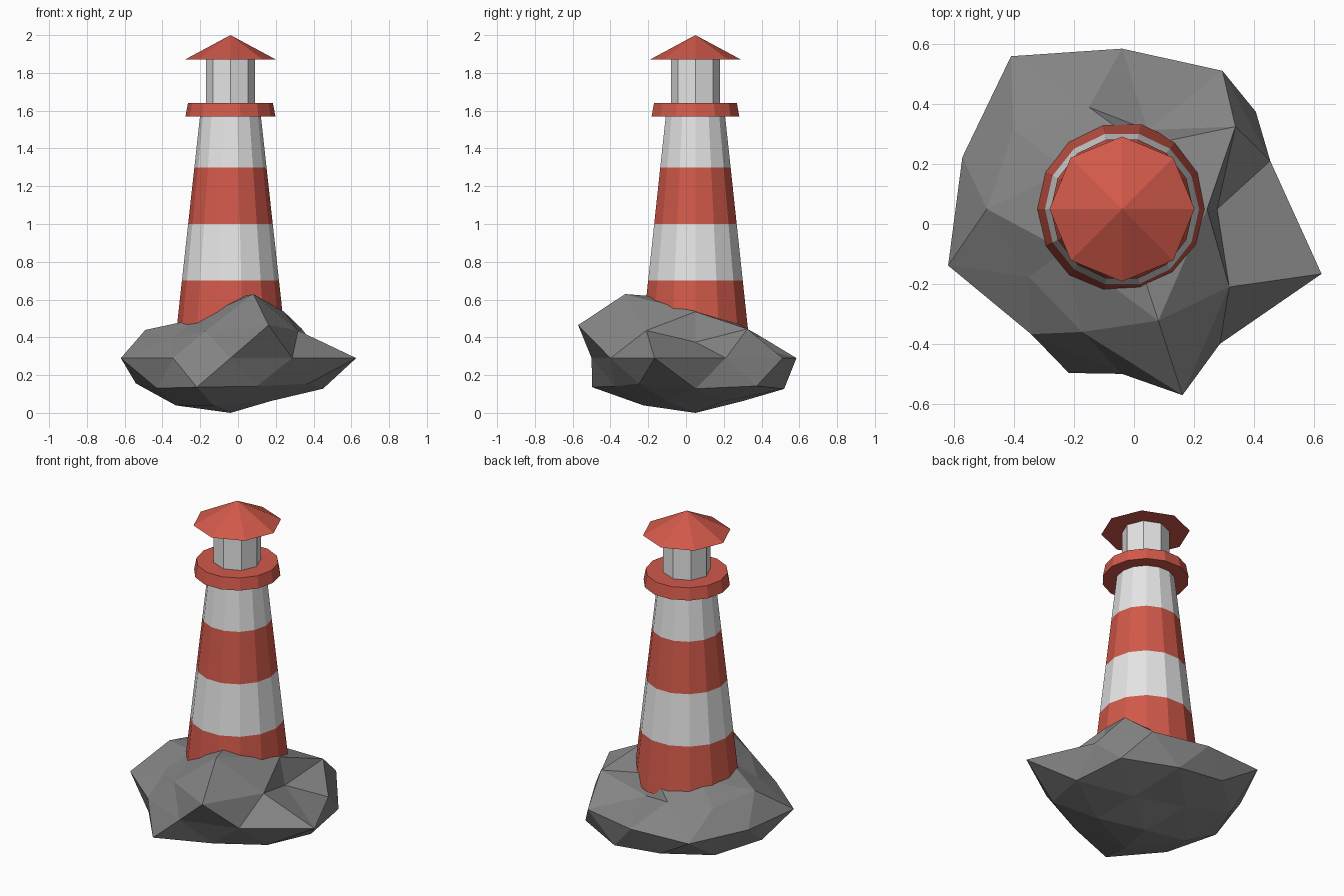
import bpy, bmesh
from math import sin, cos, radians, pi, sqrt
from mathutils import Vector

cube = bpy.data.objects.get("Cube")
if cube:
    bpy.data.objects.remove(cube)

AXIS_X, AXIS_Y = -0.04, 0.05      # shared centre line of tower and rock


def material(name, color):
    mat = bpy.data.materials.new(name)
    mat.use_nodes = True
    mat.diffuse_color = (*color, 1)
    mat.node_tree.nodes["Principled BSDF"].inputs["Base Color"].default_value = (*color, 1)
    return mat


RED = material("brick_red", (0.64, 0.1, 0.068))
WHITE = material("off_white", (0.78, 0.78, 0.78))
GREY = material("rock_grey", (0.23, 0.23, 0.23))


def finish(name, bm, mats):
    bmesh.ops.recalc_face_normals(bm, faces=bm.faces)
    mesh = bpy.data.meshes.new(name)
    bm.to_mesh(mesh)
    bm.free()
    for mat in mats:
        mesh.materials.append(mat)
    obj = bpy.data.objects.new(name, mesh)
    obj.location = (AXIS_X, AXIS_Y, 0)
    bpy.context.collection.objects.link(obj)
    return obj


def turned(name, profile, sides, mats):
    """Closed faceted solid from (radius, height) rings; bands cycle through mats."""
    bm = bmesh.new()
    rings = [[bm.verts.new((r * cos(2 * pi * i / sides), r * sin(2 * pi * i / sides), z))
              for i in range(sides)] for r, z in profile]
    for band, (low, high) in enumerate(zip(rings, rings[1:])):
        for i in range(sides):
            j = (i + 1) % sides
            face = bm.faces.new((low[i], low[j], high[j], high[i]))
            face.material_index = band % len(mats)
    bm.faces.new(rings[0][::-1])
    bm.faces.new(rings[-1])
    bmesh.ops.remove_doubles(bm, verts=bm.verts, dist=0.0005)
    return finish(name, bm, mats)


# Tapered striped tower, gallery, lantern room and roof
stripes = [(0.29 - 0.033 * i, 0.4 + 0.3 * i) for i in range(5)]
turned("tower", stripes, 14, [RED, WHITE])
turned("gallery", [(0.238, 1.57), (0.225, 1.64)], 14, [RED])
turned("lantern_room", [(0.13, 1.6), (0.13, 1.88)], 8, [WHITE])

# Roof is a cone with a flat underside
bm = bmesh.new()
bmesh.ops.create_cone(bm, cap_ends=True, segments=8, radius1=0.242, radius2=0, depth=0.13)
bmesh.ops.translate(bm, verts=bm.verts, vec=(0, 0, 1.935))
finish("roof", bm, [RED])

# Rock: low icosphere, each point pushed in or out along its own direction.
# Rows are (unit height, first angle, reach of each point around the ring).
ROCK_RINGS = [
    (-1, 0, [0.542]),
    (-0.851, 36, [0.5, 0.5, 0.55, 0.55, 0.5]),
    (-0.526, 0, [0.576, 0.58, 0.55, 0.567, 0.53]),
    (-0.447, 36, [0.617, 0.55, 0.56, 0.643, 0.567]),
    (0, 18, [0.52, 0.57, 0.535, 0.63, 0.56, 0.61, 0.516, 0.55, 0.556, 0.7]),
    (0.447, 0, [0.355, 0.31, 0.5, 0.43, 0.73]),
    (0.526, 36, [0.55, 0.42, 0.53, 0.507, 0.52]),
    (0.851, 0, [0.54, 0.42, 0.42, 0.45, 0.745]),
    (1, 0, [0.58]),
]
bm = bmesh.new()
bmesh.ops.create_icosphere(bm, subdivisions=2, radius=1)
base = {v: v.co.copy() for v in bm.verts}
for height, start, reaches in ROCK_RINGS:
    for i, reach in enumerate(reaches):
        a = radians(start) + 2 * pi * i / len(reaches)
        flat = sqrt(1 - height ** 2)
        aim = Vector((flat * cos(a), flat * sin(a), height))
        vert = min(base, key=lambda v: (base[v] - aim).length)
        p = base[vert] * reach
        vert.co = (p.x, p.y, 0.29 + 0.535 * p.z)
finish("rock", bm, [GREY])
